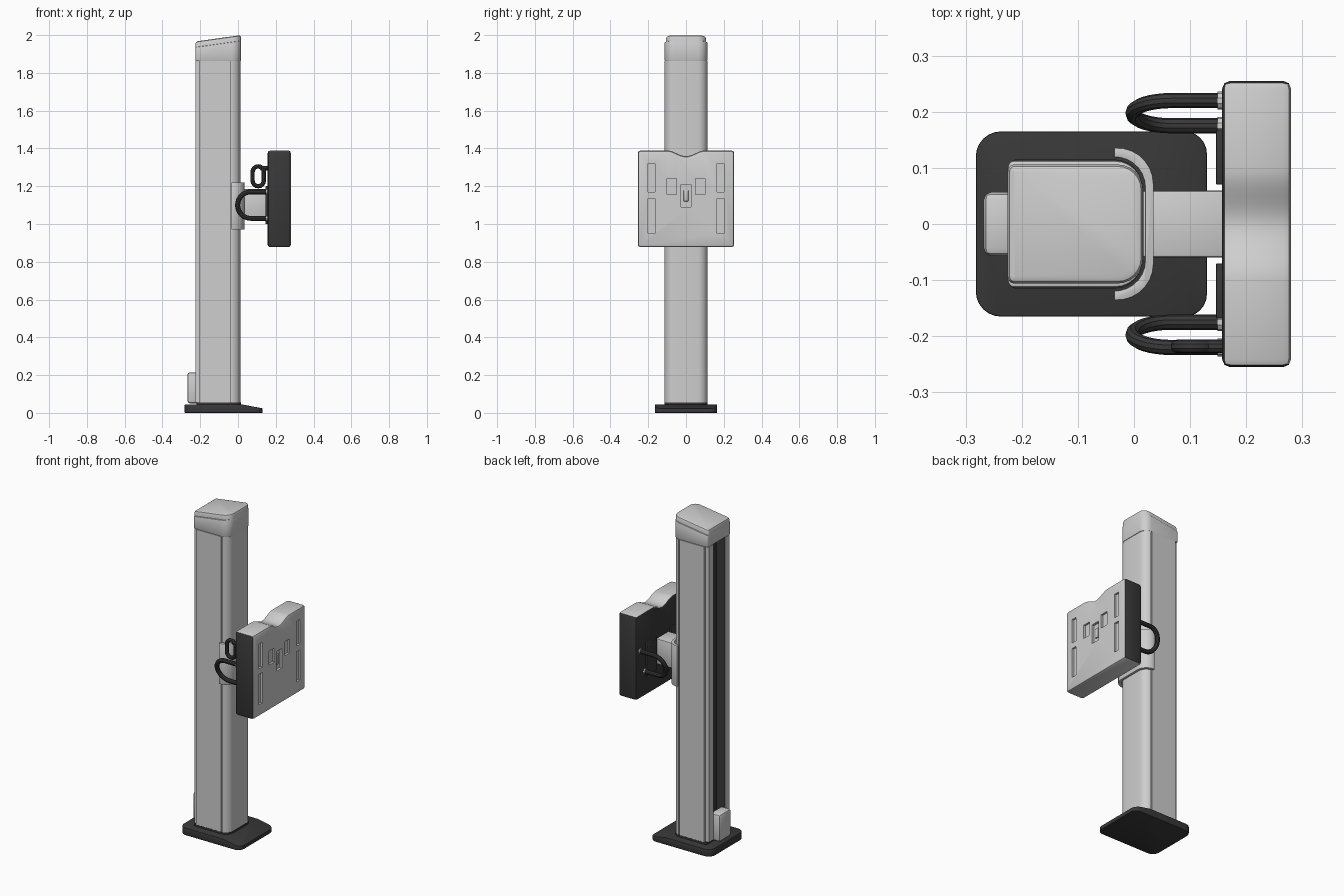
import bpy, bmesh, math
from mathutils import Vector

old = bpy.data.objects.get("Cube")
if old:
    bpy.data.objects.remove(old, do_unlink=True)


def make_material(name, v):
    m = bpy.data.materials.new(name)
    m.use_nodes = True
    m.diffuse_color = (v, v, v, 1)
    m.node_tree.nodes["Principled BSDF"].inputs["Base Color"].default_value = (v, v, v, 1)
    return m


LIGHT = make_material("light grey", 0.62)
DARK = make_material("charcoal", 0.04)


def activate(ob):
    bpy.ops.object.select_all(action='DESELECT')
    ob.select_set(True)
    bpy.context.view_layer.objects.active = ob


def finish(ob, bevel=0.0, segments=2):
    """Apply an optional rounded edge, then smooth shading with sharp edges."""
    activate(ob)
    if bevel:
        mod = ob.modifiers.new("bevel", 'BEVEL')
        mod.width, mod.segments = bevel, segments
        mod.limit_method, mod.angle_limit = 'ANGLE', math.radians(40)
        bpy.ops.object.modifier_apply(modifier=mod.name)
    bpy.ops.object.shade_smooth_by_angle(angle=math.radians(35))
    return ob


def prism(name, pts, lo, hi, mats, axis='z', bevel=0.0, shape=None):
    """Extrude a 2D outline along z (xy outline) or x (yz outline)."""
    place = {'z': lambda p, t: (p[0], p[1], t), 'x': lambda p, t: (t, p[0], p[1])}[axis]
    bm = bmesh.new()
    a = [bm.verts.new(place(p, lo)) for p in pts]
    b = [bm.verts.new(place(p, hi)) for p in pts]
    n = len(pts)
    bm.faces.new(a)
    bm.faces.new(b)
    for i in range(n):
        j = (i + 1) % n
        bm.faces.new((a[i], a[j], b[j], b[i]))
    if shape:
        shape(bm)
    bmesh.ops.recalc_face_normals(bm, faces=bm.faces)
    me = bpy.data.meshes.new(name)
    bm.to_mesh(me)
    bm.free()
    for m in mats:
        me.materials.append(m)
    ob = bpy.data.objects.new(name, me)
    bpy.context.collection.objects.link(ob)
    return finish(ob, bevel)


def arc(cx, cy, r, start, end, n=6):
    return [(cx + r * math.cos(math.radians(start + (end - start) * i / n)),
             cy + r * math.sin(math.radians(start + (end - start) * i / n))) for i in range(n + 1)]


def round_rect(x0, x1, w, r_back, r_front):
    """Outline with half width w and separate back (-x) and front (+x) radii."""
    f, b = r_front, r_back
    return (arc(x1 - f, w - f, f, 0, 90) + arc(x0 + b, w - b, b, 90, 180)
            + arc(x0 + b, b - w, b, 180, 270) + arc(x1 - f, f - w, f, 270, 360))


def mirrored(half):
    """Close an outline by mirroring it in y."""
    return half + [(x, -y) for x, y in reversed(half)]


def box(name, x, y, z, mat, bevel=0.0):
    pts = [(x[0], y[0]), (x[1], y[0]), (x[1], y[1]), (x[0], y[1])]
    return prism(name, pts, z[0], z[1], [mat], bevel=bevel)


def tube(name, pts, radius, mat, cyclic=False):
    cu = bpy.data.curves.new(name, 'CURVE')
    cu.dimensions = '3D'
    cu.bevel_depth, cu.bevel_resolution, cu.use_fill_caps = radius, 3, True
    sp = cu.splines.new('POLY')
    sp.points.add(len(pts) - 1)
    for p, co in zip(sp.points, pts):
        p.co = (*co, 1)
    sp.use_cyclic_u = cyclic
    cu.materials.append(mat)
    ob = bpy.data.objects.new(name, cu)
    bpy.context.collection.objects.link(ob)
    activate(ob)
    bpy.ops.object.convert(target='MESH')
    return finish(bpy.context.object)


# Base plate with a sloping toe
def slope_toe(bm):
    bmesh.ops.bisect_plane(bm, geom=bm.verts[:] + bm.edges[:] + bm.faces[:],
                           plane_co=(0.02, 0, 0), plane_no=(1, 0, 0))
    for v in bm.verts:
        if v.co.z > 0.02 and v.co.x > 0.02:
            v.co.z -= 0.19 * (v.co.x - 0.02)


prism("base_plate", round_rect(-0.282, 0.13, 0.165, 0.045, 0.04), 0, 0.045, [DARK],
      bevel=0.003, shape=slope_toe)
prism("column_foot", round_rect(-0.22, 0.015, 0.115, 0.01, 0.05), 0.04, 0.056, [DARK])

# Column: open channel at the back, trim grooves on both flanks, rounded nose
half = [(-0.165, 0.057), (-0.225, 0.057), (-0.225, 0.1), (-0.203, 0.1), (-0.203, 0.114),
        (-0.036, 0.114), (-0.036, 0.106), (-0.028, 0.106)] + arc(-0.037, 0.064, 0.05, 80, 0)
column = prism("column", mirrored(half), 0.056, 1.862, [LIGHT, DARK])
for f in column.data.polygons:
    c = f.center
    if abs(f.normal.z) < 0.5 and abs(c.y) < 0.06 and c.x < -0.1:
        f.material_index = 1


# Cap: lower body and inset lid, both following the slanted top
def cap_top(x):
    t = min(max((x + 0.225) / 0.24, 0), 1)
    return 1.966 + 0.034 * t


def slanted(drop):
    def shape(bm):
        for v in bm.verts:
            if v.co.z > 1.9:
                v.co.z = cap_top(v.co.x) - drop
    return shape


prism("cap_body", round_rect(-0.225, 0.016, 0.113, 0.012, 0.05), 1.862, 1.95, [LIGHT],
      bevel=0.004, shape=slanted(0.03))
prism("cap_groove", round_rect(-0.215, 0.008, 0.1, 0.01, 0.045), 1.9, 1.95, [LIGHT],
      shape=slanted(0.02))
prism("cap_lid", round_rect(-0.225, 0.016, 0.106, 0.012, 0.045), 1.87, 1.96, [LIGHT],
      bevel=0.012, shape=slanted(0))

# Cable box on the back of the column
box("cable_box", (-0.268, -0.2), (-0.057, 0.057), (0.05, 0.215), LIGHT, bevel=0.014)

# Carriage wrapped round the column nose, and the arm
outer = [(-0.035, 0.136)] + arc(-0.03, 0.071, 0.065, 80, 0)
inner = arc(-0.034, 0.065, 0.054, 0, 80) + [(-0.035, 0.119)]
prism("carriage", [(x, y) for x, y in outer] + [(x, -y) for x, y in reversed(outer)]
      + [(x, -y) for x, y in reversed(inner)] + inner, 0.97, 1.22, [LIGHT], bevel=0.002)
box("arm", (0.015, 0.17), (-0.06, 0.06), (1.03, 1.185), LIGHT, bevel=0.006)

# Head: slab with a dip in its top edge
dip = [(0.1 * (1 - i / 8), 1.389 - 0.03 * math.sin(math.pi * i / 16) ** 0.7) for i in range(17)]
dip = [(0.1 - 0.2 * i / 16, 1.389 - 0.015 * (1 - math.cos(2 * math.pi * i / 16))) for i in range(17)]
outline = [(-0.255, 0.877), (0.255, 0.877), (0.255, 1.389)] + dip + [(-0.255, 1.389)]
head = prism("head", outline, 0.157, 0.28, [LIGHT, DARK], axis='x', bevel=0.014)
for f in head.data.polygons:
    if abs(f.normal.y) > 0.75 or f.normal.x < -0.6:
        f.material_index = 1


# Recesses cut in the head's face
def cut(y0, y1, z0, z1, depth=0.02):
    cutter = box("cutter", (0.28 - depth, 0.3), (y0, y1), (z0, z1), LIGHT)
    cutter.hide_render = True
    activate(head)
    mod = head.modifiers.new("cut", 'BOOLEAN')
    mod.operation, mod.object, mod.solver = 'DIFFERENCE', cutter, 'EXACT'
    bpy.ops.object.modifier_apply(modifier=mod.name)
    bpy.data.objects.remove(cutter, do_unlink=True)


for s in (-1, 1):
    for a, b, z0, z1 in ((0.05, 0.1, 1.155, 1.24), (0.165, 0.2, 1.17, 1.32),
                         (0.165, 0.2, 0.95, 1.135)):
        cut(min(s * a, s * b), max(s * a, s * b), z0, z1, 0.012)
cut(-0.027, 0.027, 1.09, 1.21, 0.015)
finish(head)
box("centre_socket", (0.26, 0.272), (-0.012, 0.012), (1.12, 1.18), LIGHT, bevel=0.003)

# Mounting plates, handles and collars behind the head
for s, side in ((1, "left"), (-1, "right")):
    y = sorted((s * 0.07, s * 0.168))
    box(side + "_mount_plate", (0.146, 0.165), y, (1.0, 1.2), DARK, bevel=0.003)
    top, low = Vector((0.16, s * 0.22, 1.17)), Vector((0.16, s * 0.175, 1.03))
    mid, span = (top + low) / 2, (top - low) / 2
    path = [top] + [mid + Vector((-0.093 - 0.069 * math.sin(t), 0, 0)) + span * math.cos(t)
                    for t in (math.pi * i / 16 for i in range(17))] + [low]
    tube(side + "_handle", path, 0.0135, DARK)
    for label, p in (("upper", top), ("lower", low)):
        tube(f"{side}_{label}_collar", [p + Vector((-0.011, 0, 0)), p], 0.016, LIGHT)

# Hook ring above the right handle
ring = [(x, -0.218, z) for x, z in arc(0.107, 1.275, 0.03, 0, 180, 8) + arc(0.107, 1.23, 0.03, 180, 360, 8)]
tube("hook_ring", ring, 0.012, DARK, cyclic=True)
tube("hook_stem", [(0.12, -0.218, 1.295), (0.165, -0.218, 1.295)], 0.012, DARK)
